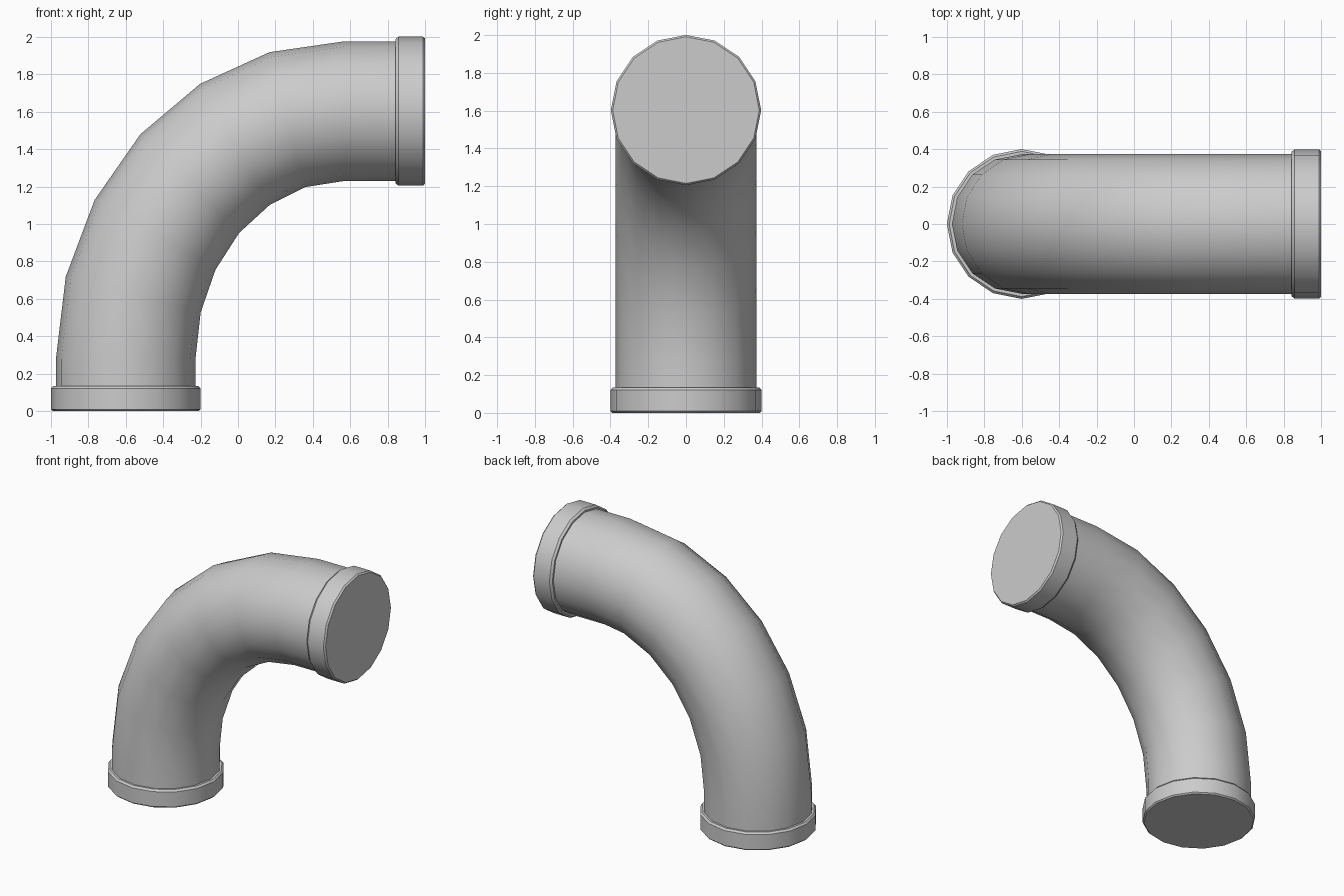
import bpy, bmesh
from math import sin, cos, pi, radians
from mathutils import Vector

if "Cube" in bpy.data.objects:
    bpy.data.objects.remove(bpy.data.objects["Cube"], do_unlink=True)

grey = bpy.data.materials.new("light grey")
grey.use_nodes = True
grey.diffuse_color = (0.6, 0.6, 0.6, 1)
grey.node_tree.nodes["Principled BSDF"].inputs["Base Color"].default_value = (0.6, 0.6, 0.6, 1)

SIDES = 16
PIPE_R, COLLAR_R = 0.373, 0.4


def sweep(name, stations):
    """Capped tube through rings given as (x, z, tilt in degrees, radius)."""
    bm = bmesh.new()
    rings = []
    for x, z, tilt, r in stations:
        t = radians(tilt)
        outward = Vector((-cos(t), 0, sin(t)))
        ring = []
        for i in range(SIDES):
            a = 2 * pi * i / SIDES
            offset = outward * cos(a) + Vector((0, sin(a), 0))
            ring.append(bm.verts.new(Vector((x, 0, z)) + offset * r))
        rings.append(ring)
    for low, high in zip(rings, rings[1:]):
        for i in range(SIDES):
            j = (i + 1) % SIDES
            bm.faces.new((low[i], low[j], high[j], high[i]))
    bm.faces.new(rings[0])
    bm.faces.new(rings[-1])
    bmesh.ops.recalc_face_normals(bm, faces=bm.faces)
    mesh = bpy.data.meshes.new(name)
    bm.to_mesh(mesh)
    bm.free()
    mesh.materials.append(grey)
    obj = bpy.data.objects.new(name, mesh)
    bpy.context.collection.objects.link(obj)
    bpy.ops.object.select_all(action="DESELECT")
    obj.select_set(True)
    bpy.context.view_layer.objects.active = obj
    bpy.ops.object.shade_smooth_by_angle(angle=radians(35))


# Curved pipe: a quarter bend in 15 degree steps with a straight end
bend = [(-0.6 + 1.167 * (1 - cos(radians(a))), 0.28 + 1.323 * sin(radians(a)), a, PIPE_R)
        for a in range(0, 91, 15)]
sweep("bent_pipe", [(-0.6, 0.05, 0, PIPE_R)] + bend + [(0.95, 1.603, 90, PIPE_R)])

# Collars: short bevelled rings, each closed by a flat end
profile = [(0, 0.39), (0.01, COLLAR_R), (0.85, COLLAR_R), (1, 0.385)]
sweep("bottom_collar", [(-0.6, 0.135 * d, 0, r) for d, r in
                        [(0, 0.39), (0.07, COLLAR_R), (0.9, COLLAR_R), (1, 0.388)]])
sweep("end_collar", [(1 - 0.158 * d, 1.603, 90, r * 0.995) for d, r in
                     [(0, 0.39), (0.07, COLLAR_R), (0.9, COLLAR_R), (1, 0.388)]])
